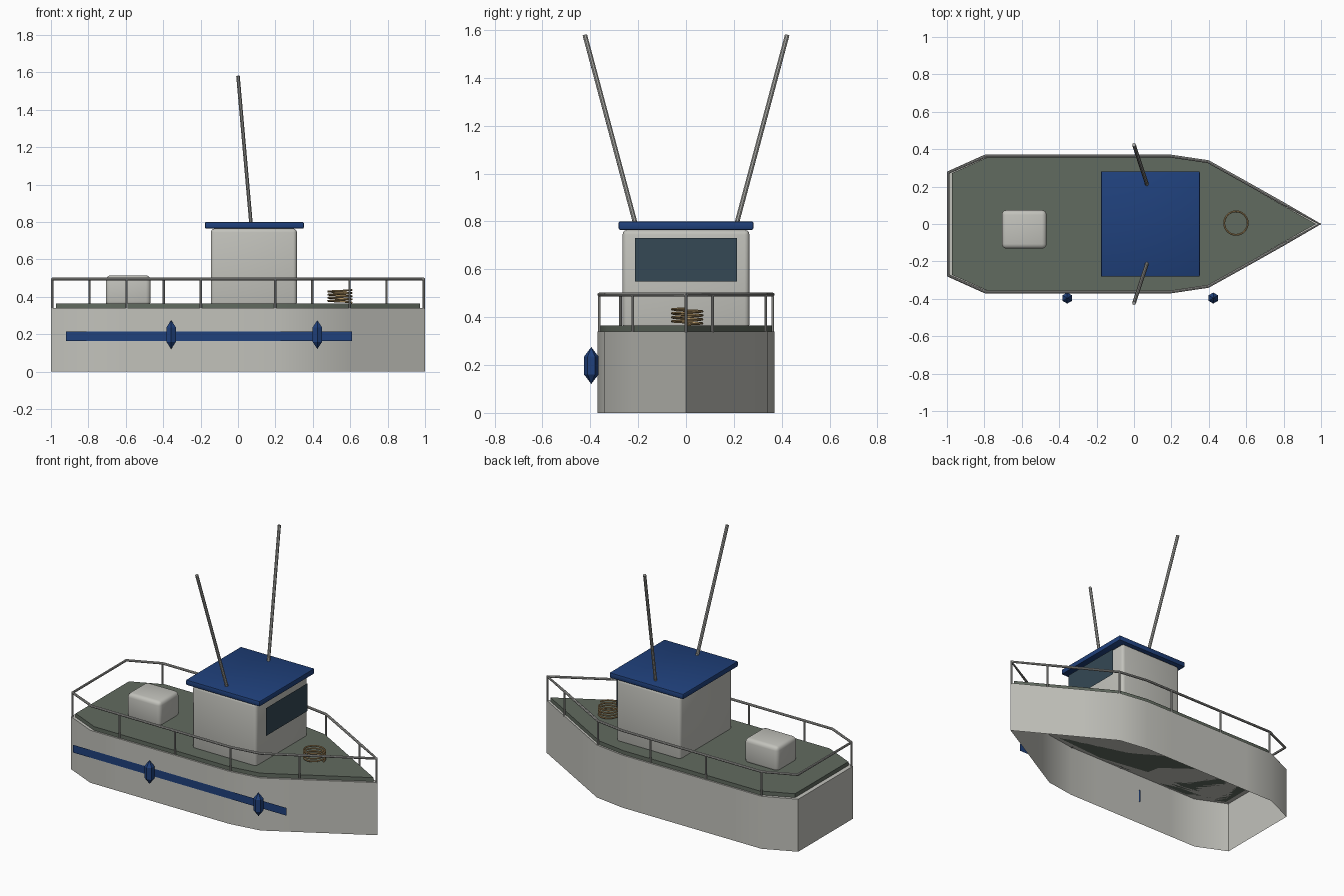
import bpy, bmesh, math
from mathutils import Vector

cube = bpy.data.objects.get("Cube")
if cube:
    bpy.data.objects.remove(cube, do_unlink=True)


def material(name, r, g, b):
    m = bpy.data.materials.new(name)
    m.use_nodes = True
    m.diffuse_color = (r, g, b, 1)
    for node in m.node_tree.nodes:
        if node.type == "BSDF_PRINCIPLED":
            node.inputs["Base Color"].default_value = (r, g, b, 1)
            node.inputs["Roughness"].default_value = 0.6
    return m


PAINT = material("pale_grey_paint", 0.54, 0.54, 0.5)
BLUE = material("navy_blue", 0.014, 0.052, 0.2)
DECK = material("deck_green", 0.12, 0.145, 0.115)
GLASS = material("dark_glass", 0.035, 0.065, 0.09)
STEEL = material("steel_grey", 0.4, 0.4, 0.38)
ROPE = material("rope_tan", 0.42, 0.28, 0.12)


def finish(name, bm, mat, smooth=True):
    mesh = bpy.data.meshes.new(name)
    bm.to_mesh(mesh)
    bm.free()
    mesh.materials.append(mat)
    ob = bpy.data.objects.new(name, mesh)
    bpy.context.collection.objects.link(ob)
    if smooth:
        bpy.ops.object.select_all(action="DESELECT")
        ob.select_set(True)
        bpy.context.view_layer.objects.active = ob
        bpy.ops.object.shade_smooth_by_angle(angle=math.radians(30))
    return ob


def box(name, lo, hi, mat, bevel, segments=3):
    lo, hi = Vector(lo), Vector(hi)
    bm = bmesh.new()
    bmesh.ops.create_cube(bm, size=1)
    for v in bm.verts:
        v.co = (lo + hi) / 2 + v.co * (hi - lo)
    bmesh.ops.bevel(bm, geom=bm.edges[:], offset=bevel, segments=segments,
                    profile=0.5, affect="EDGES")
    return finish(name, bm, mat)


def quad(name, corners, mat):
    bm = bmesh.new()
    bm.faces.new([bm.verts.new(c) for c in corners])
    return finish(name, bm, mat, smooth=False)


def tube(name, points, radius, mat, cyclic=False, sides=8):
    """Sweep a circle along a polyline and turn it into a mesh."""
    curve = bpy.data.curves.new(name, "CURVE")
    curve.dimensions = "3D"
    curve.bevel_depth = radius
    curve.bevel_resolution = sides // 2 - 2
    curve.use_fill_caps = True
    line = curve.splines.new("POLY")
    line.points.add(len(points) - 1)
    for p, co in zip(line.points, points):
        p.co = (*co, 1)
    line.use_cyclic_u = cyclic
    temp = bpy.data.objects.new(name + "_path", curve)
    bpy.context.collection.objects.link(temp)
    bpy.context.view_layer.update()
    mesh = bpy.data.meshes.new_from_object(
        temp.evaluated_get(bpy.context.evaluated_depsgraph_get()))
    bpy.data.objects.remove(temp, do_unlink=True)
    bm = bmesh.new()
    bm.from_mesh(mesh)
    bpy.data.meshes.remove(mesh)
    return finish(name, bm, mat)


# Plan outline: half width at stations from stern to bow
half = [0.28] + [0.37] * 6 + [0.34, 0.227, 0.113]
stations = [(-1 + 0.2 * i, w) for i, w in enumerate(half)]
outline = ([(x, -w) for x, w in stations] + [(1, 0)]
           + [(x, w) for x, w in reversed(stations)])


def prism(name, scale, z0, z1, mat, bottom):
    bm = bmesh.new()
    low, top = [[bm.verts.new((x * scale, y * scale, z)) for x, y in outline]
                for z in (z0, z1)]
    n = len(outline)
    for i in range(n):
        j = (i + 1) % n
        bm.faces.new((low[i], low[j], top[j], top[i]))
    bm.faces.new(top)
    if bottom:
        bm.faces.new(low[::-1])
    return finish(name, bm, mat)


# Hull is an open-bottomed shell, with the deck plate on top
HULL_TOP, DECK_TOP = 0.34, 0.365
prism("hull", 1, 0, HULL_TOP, PAINT, bottom=False)
prism("deck", 0.972, HULL_TOP, DECK_TOP, DECK, bottom=True)

# Railing: closed top rail, posts at alternate stations
RAIL_Z = 0.495
rail = [(x * 0.993, y * 0.98, RAIL_Z) for x, y in outline]
tube("top_rail", rail, 0.008, STEEL, cyclic=True)
rail.insert(11, rail[10])
for i, (x, y, z) in enumerate(rail[::2]):
    tube(f"rail_post_{i + 1}", [(x, y, HULL_TOP - 0.005), (x, y, z)],
         0.006, STEEL)

# Wheelhouse with roof and forward window
box("wheelhouse", (-0.145, -0.265, 0.35), (0.315, 0.265, 0.765), PAINT, 0.02)
box("wheelhouse_roof", (-0.177, -0.282, 0.765), (0.352, 0.282, 0.8), BLUE, 0.007, 2)
quad("front_window", [(0.35, -0.213, 0.55), (0.35, 0.213, 0.55),
                      (0.35, 0.213, 0.73), (0.35, -0.213, 0.73)], GLASS)

# Stern locker
box("locker", (-0.707, -0.132, 0.35), (-0.467, 0.074, 0.515), PAINT, 0.025)

# Stripe on the right side
quad("side_stripe", [(-0.92, -0.374, 0.165), (0.61, -0.374, 0.165),
                     (0.61, -0.374, 0.215), (-0.92, -0.374, 0.215)], BLUE)

# Fenders hanging beside the stripe
for name, x in (("rear_fender", -0.357), ("front_fender", 0.424)):
    bm = bmesh.new()
    bmesh.ops.create_uvsphere(bm, u_segments=6, v_segments=3, radius=1)
    for v in bm.verts:
        v.co = (x + v.co.x * 0.034, -0.396 + v.co.y * 0.034, 0.198 + v.co.z * 0.077)
    finish(name, bm, BLUE, smooth=False)

# Antennas splayed outward from the roof
for name, s in (("right_antenna", -1), ("left_antenna", 1)):
    tube(name, [(0.07, s * 0.21, 0.785), (0, s * 0.423, 1.58)], 0.01, STEEL)

# Coil of rope on the foredeck
TURNS, STEPS = 4, 24
coil = []
for i in range(TURNS * STEPS + 1):
    a = math.tau * i / STEPS
    coil.append((0.545 + 0.063 * math.cos(a), 0.005 + 0.063 * math.sin(a),
                 0.37 + 0.067 * i / (TURNS * STEPS)))
tube("rope_coil", coil, 0.005, ROPE, sides=6)
